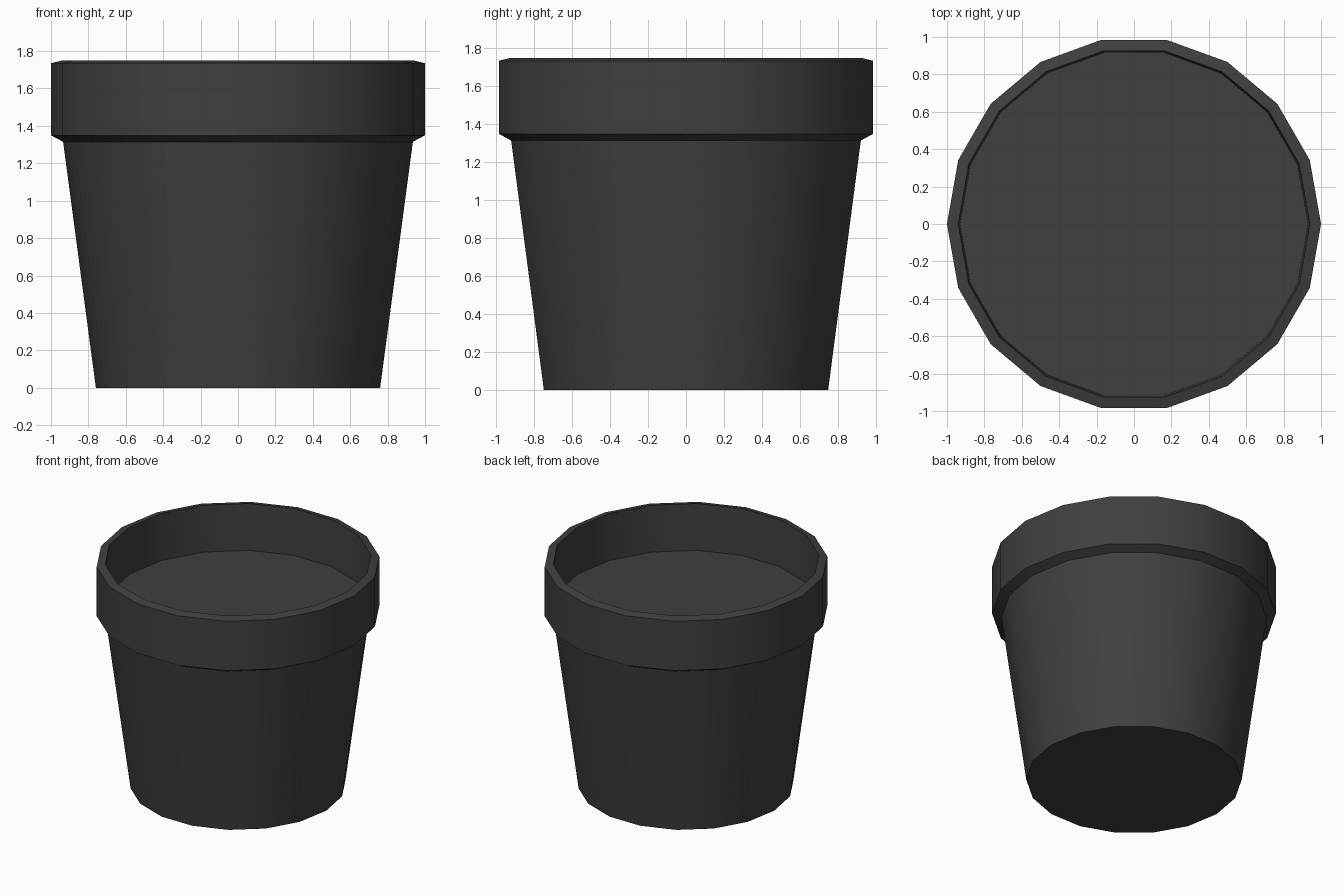
import bpy, bmesh, math

cube = bpy.data.objects.get("Cube")
if cube:
    bpy.data.objects.remove(cube, do_unlink=True)

SIDES = 18

charcoal = bpy.data.materials.new("charcoal")
charcoal.use_nodes = True
colour = (0.05, 0.05, 0.05, 1)
charcoal.diffuse_color = colour
bsdf = charcoal.node_tree.nodes["Principled BSDF"]
bsdf.inputs["Base Color"].default_value = colour
bsdf.inputs["Roughness"].default_value = 0.8


def lathe(name, profile, cap_start=False, cap_end=False):
    """Revolve (radius, height) points around z, listed from outside bottom to inside."""
    bm = bmesh.new()
    rings = []
    for r, z in profile:
        angles = [math.tau * i / SIDES for i in range(SIDES)]
        rings.append([bm.verts.new((r * math.cos(a), r * math.sin(a), z)) for a in angles])
    for low, high in zip(rings, rings[1:]):
        for i in range(SIDES):
            j = (i + 1) % SIDES
            bm.faces.new((low[i], low[j], high[j], high[i]))
    if cap_start:
        bm.faces.new(rings[0][::-1])
    if cap_end:
        bm.faces.new(rings[-1])
    mesh = bpy.data.meshes.new(name)
    bm.to_mesh(mesh)
    bm.free()
    mesh.materials.append(charcoal)
    obj = bpy.data.objects.new(name, mesh)
    bpy.context.collection.objects.link(obj)
    bpy.ops.object.select_all(action="DESELECT")
    obj.select_set(True)
    bpy.context.view_layer.objects.active = obj
    bpy.ops.object.shade_smooth_by_angle(angle=math.radians(30))
    return obj


# Pot: tapered body, overhanging rim, inner wall and the soil surface closing it
lathe("plant_pot", [
    (0.76, 0.0),
    (0.935, 1.315),
    (1.0, 1.35),
    (1.0, 1.735),
    (0.94, 1.75),
    (0.93, 1.39),
], cap_start=True, cap_end=True)
